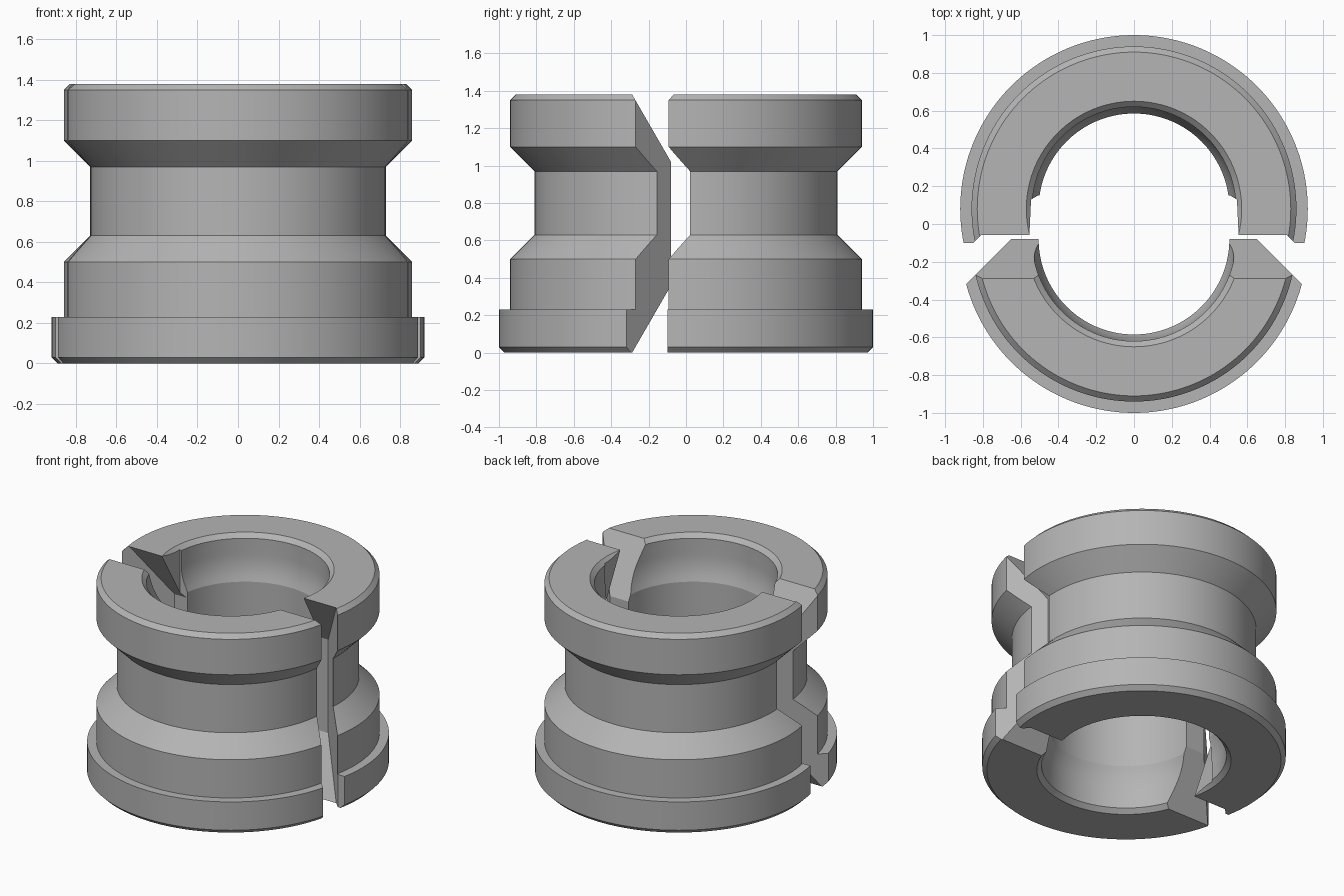
import bpy, bmesh, math
from mathutils import Vector

cube = bpy.data.objects.get("Cube")
if cube:
    bpy.data.objects.remove(cube)

HEIGHT = 1.38
MID = HEIGHT / 2
SEGMENTS = 144

grey = bpy.data.materials.new("plain grey")
grey.use_nodes = True
grey.diffuse_color = (0.46, 0.46, 0.46, 1)
grey.node_tree.nodes["Principled BSDF"].inputs["Base Color"].default_value = grey.diffuse_color


def add_object(name, bm):
    bmesh.ops.recalc_face_normals(bm, faces=bm.faces)
    mesh = bpy.data.meshes.new(name)
    bm.to_mesh(mesh)
    bm.free()
    obj = bpy.data.objects.new(name, mesh)
    bpy.context.collection.objects.link(obj)
    return obj


def ring_profile():
    # Outer side: flange, body, groove, body, top bevel
    outer = [(0.89, 0), (0.92, 0.03), (0.92, 0.23), (0.86, 0.23), (0.86, 0.5),
             (0.73, 0.63), (0.73, 0.97), (0.86, 1.1), (0.86, 1.35), (0.83, HEIGHT)]
    # Bore: bevel, wall, then an arc curving in to the narrow middle
    upper = [(0.57, HEIGHT), (0.54, 1.35)]
    rise, step = 0.18, 0.035
    radius = (rise ** 2 + step ** 2) / (2 * step)
    for i in range(7):
        drop = rise * i / 6
        upper.append((0.54 - radius + math.sqrt(radius ** 2 - drop ** 2) - 0
                      if i == 0 else 0.54 - (radius - math.sqrt(radius ** 2 - drop ** 2)),
                      1.24 - drop))
    lower = [(r, HEIGHT - z) for r, z in reversed(upper)]
    return outer + upper + lower


def add_ring(name, centre_y):
    bm = bmesh.new()
    rows = []
    for i in range(SEGMENTS):
        a = math.tau * i / SEGMENTS
        rows.append([bm.verts.new((r * math.cos(a), centre_y + r * math.sin(a), z))
                     for r, z in ring_profile()])
    for i, row in enumerate(rows):
        nxt = rows[(i + 1) % SEGMENTS]
        for j in range(len(row)):
            k = (j + 1) % len(row)
            bm.faces.new((row[j], nxt[j], nxt[k], row[k]))
    return add_object(name, bm)


def add_wedge(name, tip_y, side):
    # Block whose back end tapers to a ridge, bevelled on all four sides
    bm = bmesh.new()
    bmesh.ops.create_cube(bm, size=6)
    slope = math.tan(math.radians(30))
    planes = [((0, tip_y, 0), (0, 1, 0))]
    for s in (-1, 1):
        planes.append(((0, side, 0), (s, 1, 0)))
        planes.append(((0, tip_y, MID + s * 0.33), (0, 1, s * slope)))
    for co, no in planes:
        cut = bmesh.ops.bisect_plane(bm, geom=bm.verts[:] + bm.edges[:] + bm.faces[:],
                                     plane_co=Vector(co), plane_no=Vector(no).normalized(),
                                     clear_outer=True)
        edges = [e for e in cut["geom_cut"] if isinstance(e, bmesh.types.BMEdge)]
        bmesh.ops.contextual_create(bm, geom=edges)
    return add_object(name, bm)


def add_prism(name, half_outline):
    # Upright block with an outline mirrored in x
    bm = bmesh.new()
    outline = half_outline + [(-x, y) for x, y in reversed(half_outline)]
    face = bm.faces.new([bm.verts.new((x, y, -0.2)) for x, y in outline])
    top = bmesh.ops.extrude_face_region(bm, geom=[face])["geom"]
    bmesh.ops.translate(bm, vec=(0, 0, 2),
                        verts=[v for v in top if isinstance(v, bmesh.types.BMVert)])
    return add_object(name, bm)


def cut_and_finish(obj, cutters, operation):
    for cutter in cutters:
        mod = obj.modifiers.new("cut", 'BOOLEAN')
        mod.operation = operation
        mod.solver = 'EXACT'
        mod.object = cutter
    bpy.context.view_layer.update()
    result = bpy.data.meshes.new_from_object(
        obj.evaluated_get(bpy.context.evaluated_depsgraph_get()))
    obj.modifiers.clear()
    obj.data = result
    for cutter in cutters:
        bpy.data.objects.remove(cutter)
    result.materials.clear()
    result.materials.append(grey)
    bpy.ops.object.select_all(action='DESELECT')
    obj.select_set(True)
    bpy.context.view_layer.objects.active = obj
    bpy.ops.object.shade_smooth_by_angle(angle=math.radians(14))


# Front half: ends form bevelled ridges
front = add_ring("front_half_bushing", -0.08)
cut_and_finish(front, [add_wedge("ridge_cutter", -0.08, 0.57)], 'INTERSECT')

# Back half: ends hold matching notches, trimmed flat and relieved at the bore
back = add_ring("back_half_bushing", 0.08)
cut_and_finish(back, [
    add_wedge("notch_cutter", 0.15, 0.75),
    add_prism("end_trim", [(2, -2), (2, -0.1)]),
    add_prism("bore_relief", [(0.565, -0.3), (0.545, 0.13), (0.51, 0.15)]),
], 'DIFFERENCE')
